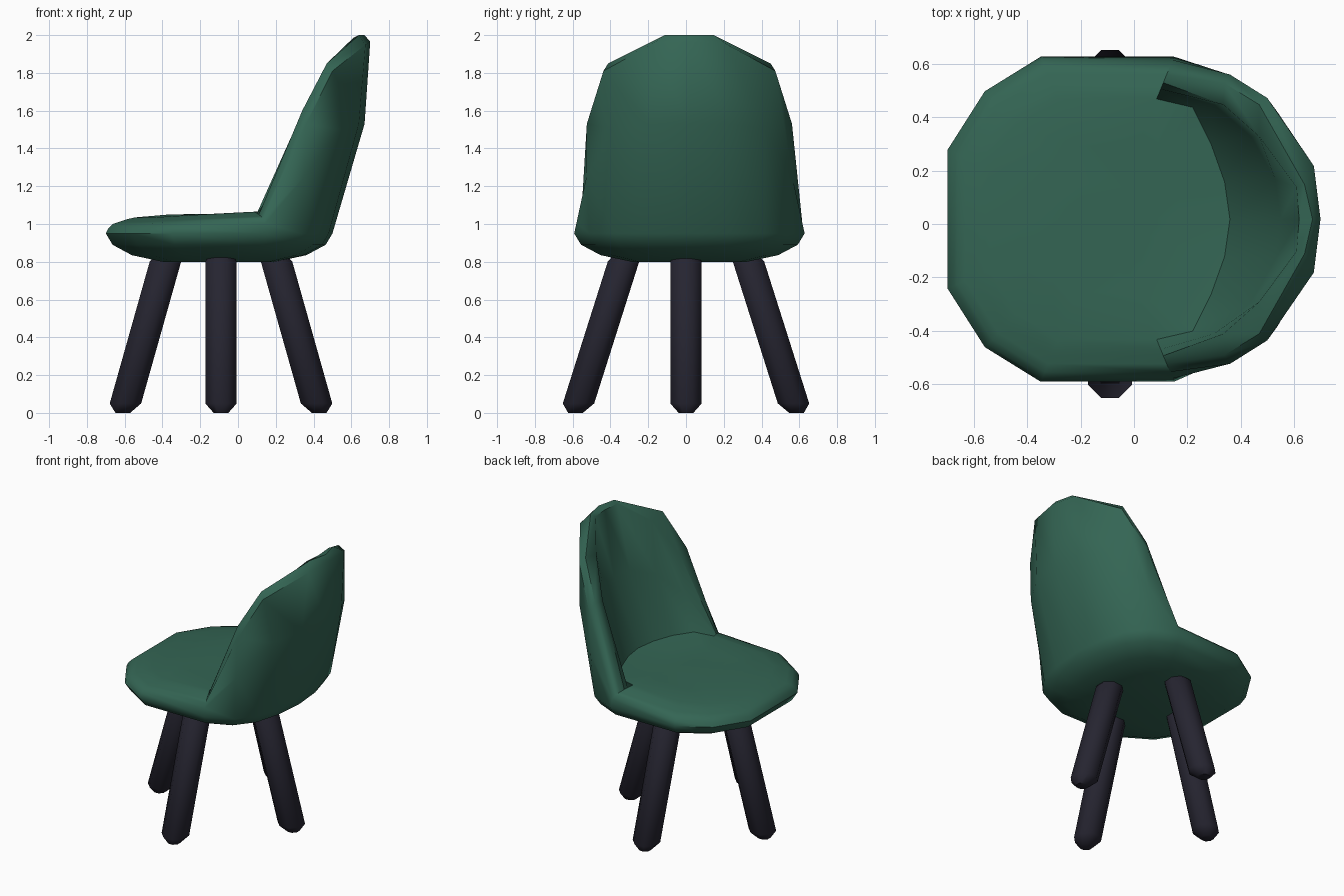
import bpy, bmesh, math

if "Cube" in bpy.data.objects:
    bpy.data.objects.remove(bpy.data.objects["Cube"])

def material(name, col):
    m = bpy.data.materials.new(name)
    m.diffuse_color = (*col, 1)
    m.use_nodes = True
    m.node_tree.nodes["Principled BSDF"].inputs["Base Color"].default_value = m.diffuse_color
    return m

green = material("dark green", (0.034, 0.130, 0.088))
black = material("blue black", (0.019, 0.018, 0.030))

def loft(name, rings, mat, angle):
    """Skin a list of closed rings and cap both ends with a fan or flat face."""
    bm = bmesh.new()
    vs = [[bm.verts.new(p) for p in r] for r in rings]
    n = len(vs[0])
    for a, b in zip(vs, vs[1:]):
        for i in range(n):
            j = (i + 1) % n
            bm.faces.new((a[i], a[j], b[j], b[i]))
    for r in (vs[0], vs[-1]):
        bm.faces.new(r)
    bmesh.ops.recalc_face_normals(bm, faces=bm.faces)
    me = bpy.data.meshes.new(name)
    bm.to_mesh(me)
    bm.free()
    me.materials.append(mat)
    ob = bpy.data.objects.new(name, me)
    bpy.context.collection.objects.link(ob)
    bpy.context.view_layer.objects.active = ob
    ob.select_set(True)
    bpy.ops.object.shade_smooth_by_angle(angle=math.radians(angle))
    ob.select_set(False)

# Seat shell: half outline at the widest level, from the seat front to the back
CX, CY = -0.10, 0.018
outline = [(-0.70, 0), (-0.70, 0.26), (-0.56, 0.48), (-0.35, 0.61), (0.15, 0.61),
           (0.33, 0.53), (0.43, 0.40), (0.48, 0.22), (0.50, 0)]
under = [(0.5, 0.80), (0.77, 0.835), (0.94, 0.89), (1.0, 0.95)]
upper = [(0.98, 0.975), (0.94, 1.0), (0.89, 1.01), (0.84, 1.02), (0.80, 1.027), (0.74, 1.035)]

# Backrest columns: outer middle, outer rim, rim top, inner rim, inner middle, inner base
back = {
    5: [(0.35, 0.545, 1.25), (0.36, 0.543, 1.53), (0.34, 0.51, 1.60),
        (0.335, 0.43, 1.58), (0.30, 0.43, 1.32), (0.22, 0.42, 1.07)],
    6: [(0.54, 0.40, 1.50), (0.50, 0.455, 1.81), (0.47, 0.43, 1.85),
        (0.47, 0.31, 1.83), (0.44, 0.31, 1.46), (0.29, 0.28, 1.08)],
    7: [(0.64, 0.22, 1.53), (0.675, 0.20, 1.95), (0.64, 0.13, 2.00),
        (0.61, 0.12, 1.985), (0.53, 0.15, 1.53), (0.34, 0.14, 1.08)],
    8: [(0.67, 0, 1.53), (0.70, 0, 1.965), (0.67, 0, 2.00),
        (0.62, 0, 1.985), (0.55, 0, 1.53), (0.36, 0, 1.08)],
}

def column(i):
    x, y = outline[i]
    lift = 0.03 if i >= 4 else 0.01 if i == 3 else 0
    at = lambda s, z: (CX + (x - CX) * s, y * s, z)
    col = [at(s, z) for s, z in under]
    col += back.get(i) or [at(s, z + lift) for s, z in upper]
    return col + [at(0.45, 1.05), at(0.2, 1.053)]

half = [column(i) for i in range(9)]
cols = half + [[(x, -y, z) for x, y, z in c] for c in half[7:0:-1]]
rings = [[(c[k][0], c[k][1] + CY, c[k][2]) for c in cols] for k in range(len(cols[0]))]
loft("seat_shell", rings, green, 50)

# Four splayed octagonal legs with chamfered feet
def leg(name, dx, dy):
    rings = []
    for z, r in ((0, 0.042), (0.05, 0.09), (0.80, 0.09), (0.85, 0.06)):
        t = z / 0.83
        off = 1 - 0.45 * t
        rings.append([(-0.09 + dx * off + r * math.cos(math.pi * (k + 0.5) / 4),
                       dy * off + r * math.sin(math.pi * (k + 0.5) / 4), z) for k in range(8)])
    loft(name, rings, black, 50)

leg("front_leg", -0.52, 0)
leg("back_leg", 0.52, 0)
leg("left_leg", 0, 0.585)
leg("right_leg", 0, -0.585)
